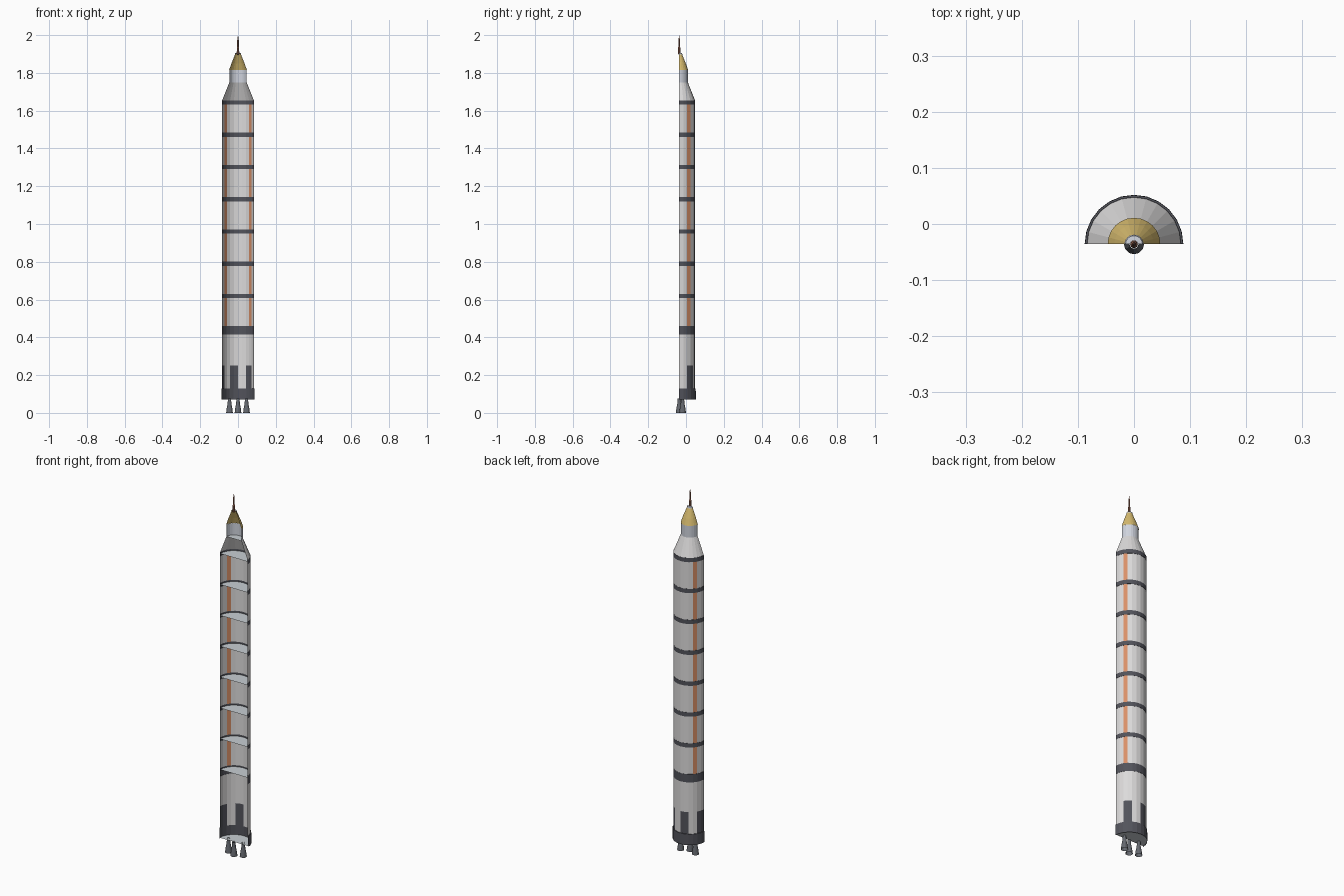
import bpy, bmesh, math
from mathutils import Matrix

if "Cube" in bpy.data.objects:
    bpy.data.objects.remove(bpy.data.objects["Cube"])

AXIS_Y = -0.036   # rocket axis lies on the cut plane
HALF = 12         # facets round the half shell
R = 0.0835        # hull radius


def material(name, rgb):
    m = bpy.data.materials.new(name)
    m.use_nodes = True
    col = (*rgb, 1)
    m.diffuse_color = col
    m.node_tree.nodes["Principled BSDF"].inputs["Base Color"].default_value = col
    return m


white = material("hull white", (0.72, 0.71, 0.71))
dark = material("charcoal", (0.085, 0.087, 0.105))
orange = material("orange stripe", (0.70, 0.28, 0.14))
gold = material("gold", (0.68, 0.50, 0.16))
silver = material("pale blue grey", (0.62, 0.65, 0.72))
deck_grey = material("deck grey", (0.58, 0.62, 0.65))
copper = material("copper brown", (0.33, 0.14, 0.09))
nozzle_grey = material("nozzle grey", (0.13, 0.14, 0.16))


def finish(name, bm, mats):
    me = bpy.data.meshes.new(name)
    bm.to_mesh(me)
    bm.free()
    for m in mats:
        me.materials.append(m)
    ob = bpy.data.objects.new(name, me)
    bpy.context.collection.objects.link(ob)
    ob.location.y = AXIS_Y
    return ob


def revolve(name, profile, mats, rule=None, facets=HALF, sweep=math.pi, at=(0, 0)):
    """Sweep (radius, z) points; rule(facet, row) picks the material."""
    bm = bmesh.new()
    rows = [[bm.verts.new((at[0] + r * math.cos(sweep * i / facets),
                           at[1] + r * math.sin(sweep * i / facets), z))
             for i in range(facets + 1)] for r, z in profile]
    for k in range(len(rows) - 1):
        low, high = rows[k], rows[k + 1]
        for i in range(facets):
            f = bm.faces.new((low[i], low[i + 1], high[i + 1], high[i]))
            f.material_index = rule(i, k) if rule else 0
    if sweep > math.pi:
        bmesh.ops.remove_doubles(bm, verts=bm.verts, dist=1e-5)
    return finish(name, bm, mats)


def deck(name, r, z, mat):
    bm = bmesh.new()
    bm.faces.new([bm.verts.new((r * math.cos(math.pi * i / HALF),
                                r * math.sin(math.pi * i / HALF), z))
                  for i in range(HALF + 1)])
    return finish(name, bm, [mat])


# Engine skirt and chequered lower hull
revolve("engine_skirt", [(0.088, 0.07), (0.0875, 0.13), (R, 0.13)], [dark])
deck("skirt_deck", 0.0875, 0.075, deck_grey)
revolve("lower_hull", [(R, 0.13), (R, 0.25), (R, 0.415)], [white, dark],
        lambda i, k: 1 if k == 0 and i % 4 in (2, 3) else 0)
revolve("wide_band", [(R, 0.415), (R + 0.001, 0.415), (R + 0.001, 0.46), (R, 0.46)], [dark])
deck("deck_0", R, 0.452, deck_grey)

# Seven identical bays: striped wall, dark band and deck
start, pitch, band = 0.46, 0.1707, 0.023
for n in range(7):
    top = start + pitch * (n + 1)
    bottom = start + pitch * n
    revolve(f"bay_wall_{n + 1}", [(R, bottom), (R, top - band)], [white, orange],
            lambda i, k: 1 if i in (2, HALF - 3) else 0)
    revolve(f"band_{n + 1}", [(R, top - band), (R + 0.001, top - band),
                              (R + 0.001, top), (R, top)], [dark])
    deck(f"deck_{n + 1}", R, top - band * 0.4, deck_grey)

# Shoulder, collar and nose
shoulder_z = start + pitch * 7
revolve("shoulder", [(R, shoulder_z), (0.046, 1.75)], [white])
deck("shoulder_deck", 0.046, 1.75, deck_grey)
revolve("collar", [(0.046, 1.75), (0.046, 1.815)], [silver])
revolve("nose_cone", [(0.047, 1.815), (0.035, 1.85), (0.015, 1.9)], [gold])
revolve("nose_cap", [(0.017, 1.898), (0.015, 1.905), (0.0, 1.906)], [silver])

# Escape mast
revolve("mast", [(0.0, 1.895), (0.007, 1.9), (0.006, 1.935), (0.004, 1.94),
                 (0.004, 1.975), (0.0, 2.0)], [copper], facets=10, sweep=math.tau)

# Engine bells
for label, x, y in (("centre", 0, 0), ("left", 0.045, 0.018), ("right", -0.045, 0.018)):
    revolve(f"{label}_engine", [(0.018, 0.0), (0.0145, 0.025), (0.010, 0.05), (0.008, 0.076)],
            [nozzle_grey], facets=12, sweep=math.tau, at=(x, y))
